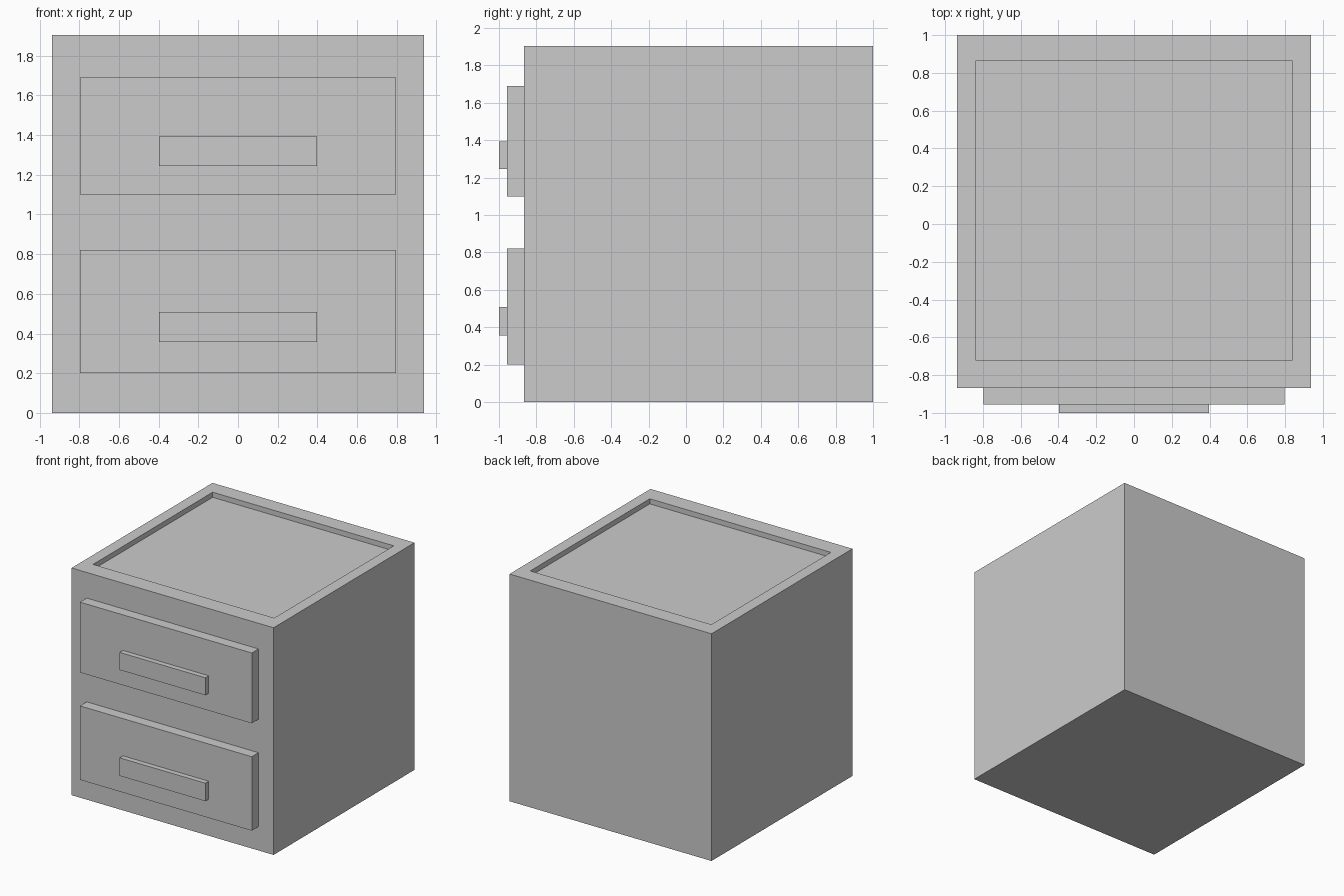
import bpy, bmesh

if "Cube" in bpy.data.objects:
    bpy.data.objects.remove(bpy.data.objects["Cube"])


def box(name, x, y, z):
    """Add a box from (min, max) pairs on each axis."""
    bm = bmesh.new()
    bmesh.ops.create_cube(bm, size=1)
    for v in bm.verts:
        v.co = [r[0] if c < 0 else r[1] for c, r in zip(v.co, (x, y, z))]
    mesh = bpy.data.meshes.new(name)
    bm.to_mesh(mesh)
    bm.free()
    obj = bpy.data.objects.new(name, mesh)
    bpy.context.collection.objects.link(obj)
    return obj


# Cabinet body
HEIGHT = 1.905
body = box("cabinet_body", (-0.937, 0.937), (-0.867, 1.0), (0, HEIGHT))

# Shallow recess in the top: inset the top face, then push it down
bm = bmesh.new()
bm.from_mesh(body.data)
top = max(bm.faces, key=lambda f: f.calc_center_median().z)
bmesh.ops.inset_region(bm, faces=[top], thickness=0.137)
for v in top.verts:
    v.co.y = 0.864 if v.co.y > 0 else -0.72
floor = bmesh.ops.extrude_discrete_faces(bm, faces=[top])["faces"][0]
for v in floor.verts:
    v.co.z = HEIGHT - 0.043
bm.normal_update()
bm.to_mesh(body.data)
bm.free()

# Drawer fronts with their handles
drawers = {
    "lower": ((0.2, 0.82), (0.357, 0.508)),
    "upper": ((1.1, 1.69), (1.245, 1.392)),
}
for level, (front_z, handle_z) in drawers.items():
    box(level + "_drawer_front", (-0.797, 0.797), (-0.956, -0.867), front_z)
    box(level + "_drawer_handle", (-0.398, 0.398), (-1.0, -0.956), handle_z)
